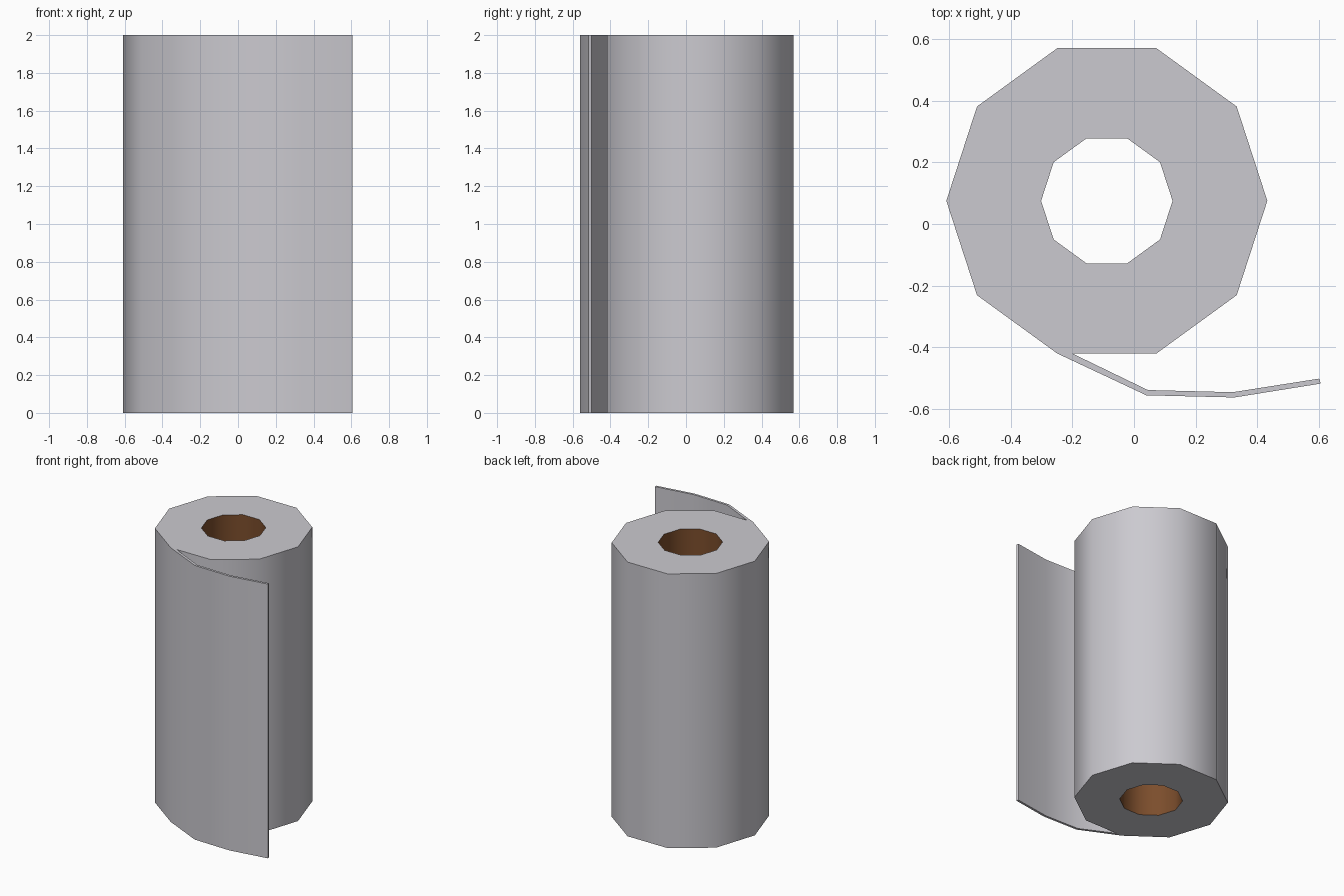
import bpy, bmesh, math

cube = bpy.data.objects.get("Cube")
if cube:
    bpy.data.objects.remove(cube, do_unlink=True)

HEIGHT, SIDES = 2.0, 10
CENTRE_X, CENTRE_Y = -0.088, 0.075
OUTER_R, INNER_R = 0.52, 0.213


def make_material(name, rgb):
    mat = bpy.data.materials.new(name)
    mat.use_nodes = True
    colour = (*rgb, 1.0)
    mat.diffuse_color = colour
    mat.node_tree.nodes["Principled BSDF"].inputs["Base Color"].default_value = colour
    return mat


paper = make_material("paper grey", (0.6, 0.59, 0.63))
card = make_material("cardboard brown", (0.2, 0.075, 0.025))

bm = bmesh.new()


def vert(x, y):
    return bm.verts.new((x, y, 0))


def ring(radius):
    angles = [math.tau * i / SIDES for i in range(SIDES)]
    return [vert(CENTRE_X + radius * math.cos(a), CENTRE_Y + radius * math.sin(a))
            for a in angles]


# Bottom end of the roll, with an extra corner where the loose sheet peels away
outer, inner = ring(OUTER_R), ring(INNER_R)
peel = vert(-0.2, outer[7].co.y)
for i in range(SIDES):
    j = (i + 1) % SIDES
    seam = [peel] if i == 7 else []
    bm.faces.new([outer[i], *seam, outer[j], inner[j], inner[i]])

# Bottom edge of the loose sheet: outside and inside points
last = (outer[7], peel)
for out_pt, in_pt in [((0.04, -0.555), (0.045, -0.538)),
                      ((0.325, -0.562), (0.32, -0.545)),
                      ((0.605, -0.517), (0.6, -0.501))]:
    pair = (vert(*out_pt), vert(*in_pt))
    bm.faces.new([last[0], pair[0], pair[1], last[1]])
    last = pair

# Top end and upright walls
rim = [e for e in bm.edges if e.is_boundary]
copy = bmesh.ops.duplicate(bm, geom=bm.verts[:] + bm.edges[:] + bm.faces[:])
top = copy["vert_map"]
bmesh.ops.translate(bm, vec=(0, 0, HEIGHT),
                    verts=[v for v in copy["geom"] if isinstance(v, bmesh.types.BMVert)])
core = set(inner)
for e in rim:
    a, b = e.verts
    wall = bm.faces.new([a, b, top[b], top[a]])
    wall.material_index = 1 if a in core and b in core else 0
bmesh.ops.recalc_face_normals(bm, faces=bm.faces[:])

mesh = bpy.data.meshes.new("paper_roll")
bm.to_mesh(mesh)
bm.free()
mesh.materials.append(paper)
mesh.materials.append(card)
roll = bpy.data.objects.new("paper_roll", mesh)
bpy.context.collection.objects.link(roll)

# Smooth walls, crisp ends
bpy.ops.object.select_all(action="DESELECT")
roll.select_set(True)
bpy.context.view_layer.objects.active = roll
bpy.ops.object.shade_smooth_by_angle(angle=math.radians(45))
